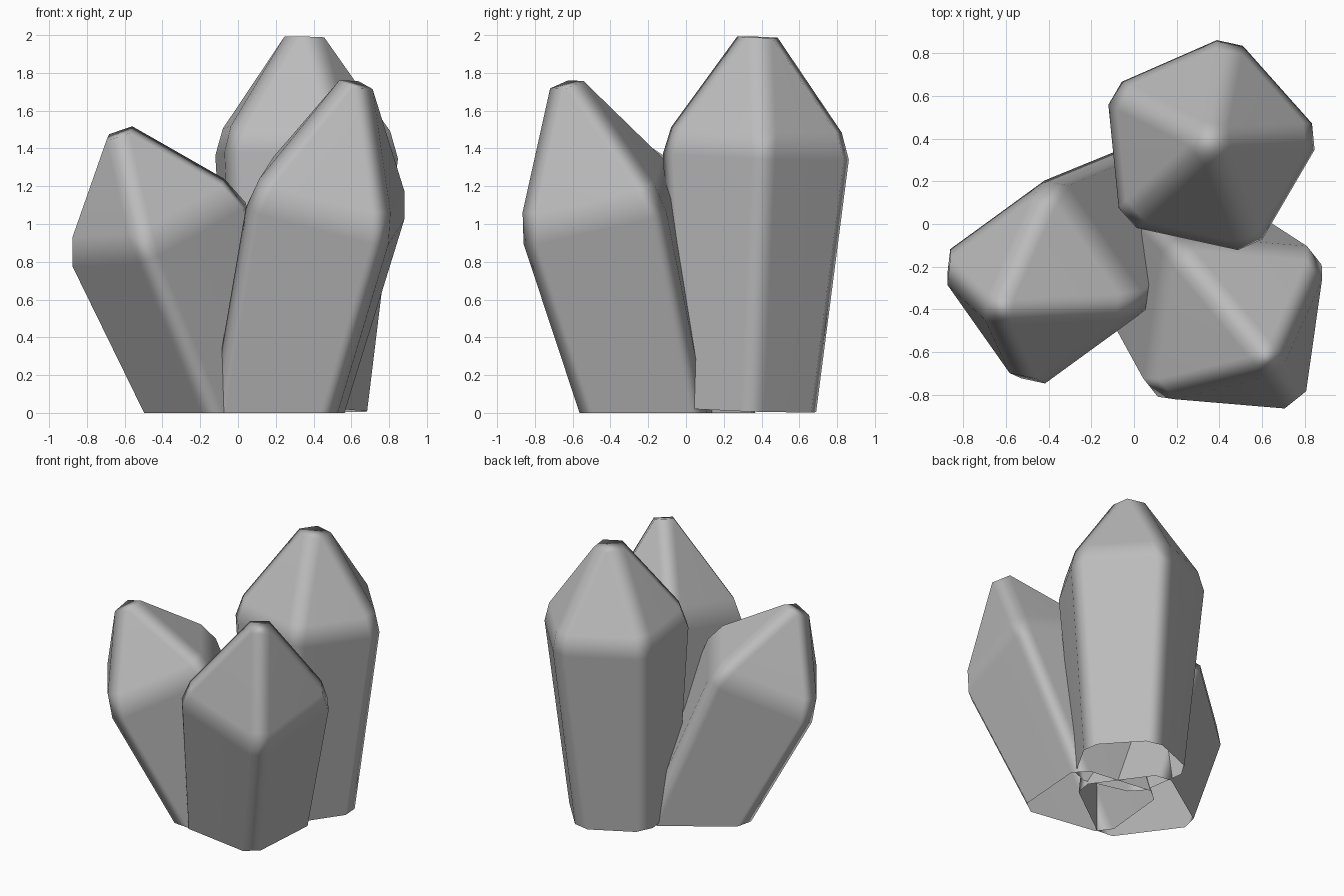
import bpy, bmesh, math
from mathutils import Vector

cube = bpy.data.objects.get("Cube")
if cube:
    bpy.data.objects.remove(cube, do_unlink=True)

# Plain grey stone
stone = bpy.data.materials.new("grey stone")
stone.use_nodes = True
grey = (0.5, 0.5, 0.5, 1)
stone.diffuse_color = grey
stone.node_tree.nodes["Principled BSDF"].inputs["Base Color"].default_value = grey


def crystal(name, sides, foot, shoulder, corner, radius, taper, tip, bevel, start=0.0):
    """Tapered open prism with a pointed cap, leaning from foot to shoulder."""
    foot, shoulder = Vector(foot), Vector(shoulder)
    axis = (shoulder - foot).normalized()
    u = Vector(corner)
    u = (u - axis * u.dot(axis)).normalized()
    v = axis.cross(u)

    bm = bmesh.new()

    def ring(t):
        centre = foot.lerp(shoulder, t)
        r = radius * (taper + (1 - taper) * t)
        turns = [math.tau * i / sides for i in range(sides)]
        return [bm.verts.new(centre + r * (math.cos(a) * u + math.sin(a) * v)) for a in turns]

    low, high = ring(start), ring(1)
    apex = bm.verts.new(shoulder + axis * tip)
    for i in range(sides):
        j = (i + 1) % sides
        bm.faces.new((low[i], low[j], high[j], high[i]))
        bm.faces.new((high[i], high[j], apex))
    bm.normal_update()

    # Softened ridges
    ridges = [e for e in bm.edges if not e.is_boundary]
    bmesh.ops.bevel(bm, geom=ridges, offset=bevel, offset_type='OFFSET',
                    segments=1, profile=0.5, affect='EDGES', clamp_overlap=True)

    # Trim level with the ground, leaving the underside open
    bmesh.ops.bisect_plane(bm, geom=bm.verts[:] + bm.edges[:] + bm.faces[:],
                           plane_co=(0, 0, 0), plane_no=(0, 0, 1), clear_inner=True)
    for face in bm.faces:
        face.smooth = True
    mesh = bpy.data.meshes.new(name)
    bm.to_mesh(mesh)
    bm.free()
    mesh.materials.append(stone)
    obj = bpy.data.objects.new(name, mesh)
    bpy.context.collection.objects.link(obj)

    # Keep the broad faces flat and blend only across the ridges
    obj.modifiers.new("flat faces", 'WEIGHTED_NORMAL').weight = 90


crystal("tall_back_crystal", 5, (0.31, 0.315, 0.017), (0.345, 0.363, 1.435),
        (1, 0.1, 0), 0.553, 0.75, 0.742, 0.077)
crystal("left_leaning_crystal", 4, (-0.045, -0.045, 0), (-0.448, -0.29, 1.02),
        (-0.5, 0.11, -0.18), 0.552, 0.84, 0.665, 0.084, -0.3)
crystal("front_crystal", 4, (0.208, -0.187, 0), (0.48, -0.477, 1.135),
        (0.3, -0.38, -0.16), 0.56, 0.82, 0.83, 0.084, -0.3)
